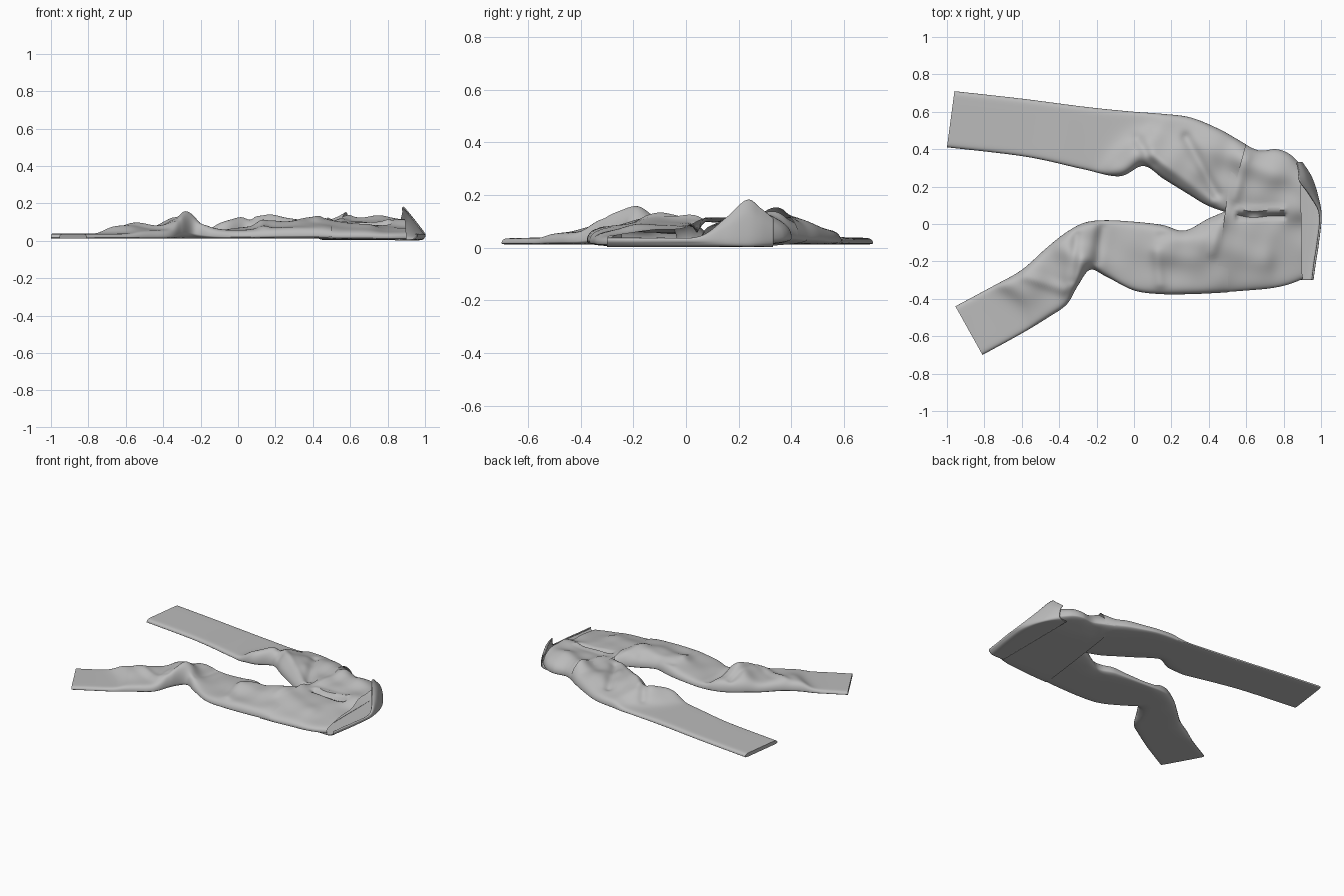
import bpy
import bmesh
import math
from mathutils import Vector

if "Cube" in bpy.data.objects:
    bpy.data.objects.remove(bpy.data.objects["Cube"])

cloth = bpy.data.materials.new("grey cloth")
cloth.use_nodes = True
GREY = (0.5, 0.5, 0.5, 1)
cloth.diffuse_color = GREY
cloth.node_tree.nodes["Principled BSDF"].inputs["Base Color"].default_value = GREY

# Cloth height above the floor at chosen places (x, y, height)
HEIGHTS = [
    (-1, .55, .026), (-.6, .5, .026), (-.3, .45, .028), (-.1, .5, .03),
    (.06, .36, .12), (0, .57, .025), (.25, .52, .06), (.25, .32, .11),
    (.4, .4, .1), (.42, .2, .08), (.66, .36, .15), (.6, .2, .09),
    (.8, .34, .13), (.85, .15, .1), (.7, .05, .07), (.87, -.1, .055),
    (.87, -.28, .035), (.6, -.15, .08), (.6, -.33, .05), (.4, -.1, .11),
    (.4, -.3, .07), (.2, -.1, .1), (.2, -.3, .06), (0, -.1, .06),
    (0, -.3, .045), (-.13, -.1, .035), (-.14, -.25, .045),
    (-.28, -.23, .19), (-.28, -.05, .09), (-.41, -.25, .05),
    (-.45, -.4, .045), (-.55, -.28, .08), (-.7, -.5, .026),
    (-.9, -.55, .024),
]

# Creases: start x, y, end x, y, width, rise
CREASES = [
    (.42, .12, .1, .36, .03, .02), (.44, .16, .28, .46, .03, -.02),
    (.54, .14, .6, .36, .03, .012), (.1, .32, .02, .45, .03, -.02),
    (.56, .043, .8, .043, .013, -.03), (.56, .075, .8, .075, .02, .012),
    (.36, -.02, .15, -.06, .03, -.015), (.47, .04, .42, -.15, .03, .012),
    (-.2, -.2, -.17, -.02, .03, -.015), (-.33, -.3, -.31, -.06, .025, -.015),
    (-.38, -.35, -.58, -.28, .03, .015), (.12, -.15, .14, -.32, .03, .012),
]


def height(x, y):
    total, weight = 0, 1e-9
    for px, py, h in HEIGHTS:
        w = math.exp(-((x - px) ** 2 + (y - py) ** 2) / .011)
        total += w * h
        weight += w
    h = (total + 3e-11) / weight
    p = Vector((x, y, 0))
    for ax, ay, bx, by, width, rise in CREASES:
        a, d = Vector((ax, ay, 0)), Vector((bx - ax, by - ay, 0))
        t = min(1, max(0, (p - a).dot(d) / d.length_squared))
        h += rise * math.exp(-((p - a - d * t).length / width) ** 2)
    # Soft rumple, stronger where the cloth is bunched up
    rumple = math.sin(23 * x + 11 * y) * math.sin(27 * y - 9 * x + 1)
    h += rumple * .1 * max(0, h - .035)
    return max(h, .02)


def spline(points, steps):
    """Catmull-Rom curve through points of any dimension."""
    pts = [points[0]] + list(points) + [points[-1]]
    out = []
    for i in range(1, len(pts) - 2):
        for s in range(steps):
            t = s / steps
            out.append([
                b + .5 * t * (c - a + t * (2 * a - 5 * b + 4 * c - d
                                           + t * (3 * (b - c) + d - a)))
                for a, b, c, d in zip(*pts[i - 1:i + 3])])
    return out + [list(points[-1])]


def make_object(name, bm):
    bmesh.ops.recalc_face_normals(bm, faces=bm.faces)
    mesh = bpy.data.meshes.new(name)
    bm.to_mesh(mesh)
    bm.free()
    mesh.materials.append(cloth)
    obj = bpy.data.objects.new(name, mesh)
    bpy.context.collection.objects.link(obj)
    bpy.ops.object.select_all(action='DESELECT')
    obj.select_set(True)
    bpy.context.view_layer.objects.active = obj
    bpy.ops.object.shade_smooth_by_angle(angle=math.radians(50))
    return obj


def bridge(bm, rows, closed):
    for a, b in zip(rows, rows[1:]):
        for i in range(len(a) if closed else len(a) - 1):
            j = (i + 1) % len(a)
            bm.faces.new((a[i], a[j], b[j], b[i]))


def cloth_tube(name, edges, across, steps, floor, lift=0, cap=False):
    """Flattened tube between two edge lines, draped by the height map."""
    bm = bmesh.new()
    rows = []
    for ox, oy, ix, iy in spline(edges, steps):
        top, under = [], []
        for k in range(across + 1):
            c = -math.cos(math.pi * k / across)
            u = (c + 1) / 2
            x, y = ox + (ix - ox) * u, oy + (iy - oy) * u
            h = height(x, y) + lift
            power = min(14, max(3, .45 / h))
            round_off = max(0, 1 - abs(c) ** power) ** .5
            # The side seam sits a little above the floor
            seam = .22 * h * (1 - round_off)
            top.append(bm.verts.new((x, y, .012 + h * round_off + seam)))
            if 0 < k < across:
                under.append(bm.verts.new((x, y, floor + seam)))
        rows.append(top + under[::-1])
    bridge(bm, rows, True)
    if cap:
        bm.faces.new(rows[0])
    make_object(name, bm)


# Straight leg: outer edge x, y and inner edge x, y from cuff to hip
cloth_tube("left_leg", [
    (-.96, .71, -1, .41), (-.6, .67, -.58, .36), (-.25, .625, -.28, .295),
    (0, .6, -.08, .255), (.14, .59, .05, .31), (.3, .57, .16, .24),
    (.45, .51, .29, .16), (.54, .46, .39, .1), (.6, .425, .5, .06),
], 40, 14, .012, cap=True)

# Bent leg, folded up at the knee
cloth_tube("right_leg", [
    (-.81, -.7, -.955, -.44), (-.6, -.585, -.75, -.33),
    (-.46, -.5, -.6, -.245), (-.36, -.43, -.47, -.13),
    (-.3, -.33, -.37, -.05), (-.235, -.245, -.27, .005),
    (-.15, -.28, -.16, .02), (0, -.355, 0, .012), (.15, -.375, .15, -.005),
    (.3, -.375, .27, -.035), (.42, -.37, .4, .03), (.5, -.365, .52, .08),
], 40, 12, .012, cap=True)

# Seat and hips, left open at the waist
cloth_tube("hips", [
    (.43, -.368, .54, .46), (.58, -.357, .66, .395), (.72, -.345, .76, .4),
    (.82, -.325, .83, .375), (.9, -.295, .89, .32),
], 72, 16, .005, lift=.003)

# Back of the waist, lying flat on one side and curling up on the other:
# y, outermost x, top edge x, top edge height
band_bm = bmesh.new()
band_rows = []
for y, out_x, top_x, top_z in spline([
        (-.3, .955, .95, .035), (-.2, .97, .962, .035),
        (-.1, .985, .978, .035), (.05, 1, .99, .04), (.15, .985, .94, .11),
        (.23, .96, .885, .18), (.28, .935, .88, .15),
        (.33, .9, .87, .11)], 8):
    arc = spline([(.84, .006), (out_x - .03, .006), (out_x - .003, .02),
                  ((out_x + top_x) / 2 + .004, top_z * .6 + .012),
                  (top_x, top_z)], 6)
    band_rows.append([band_bm.verts.new((x, y, z)) for x, z in arc])
bridge(band_bm, band_rows, False)
band = make_object("back_waistband", band_bm)
shell = band.modifiers.new("cloth thickness", 'SOLIDIFY')
shell.thickness = .006
shell.offset = 0
